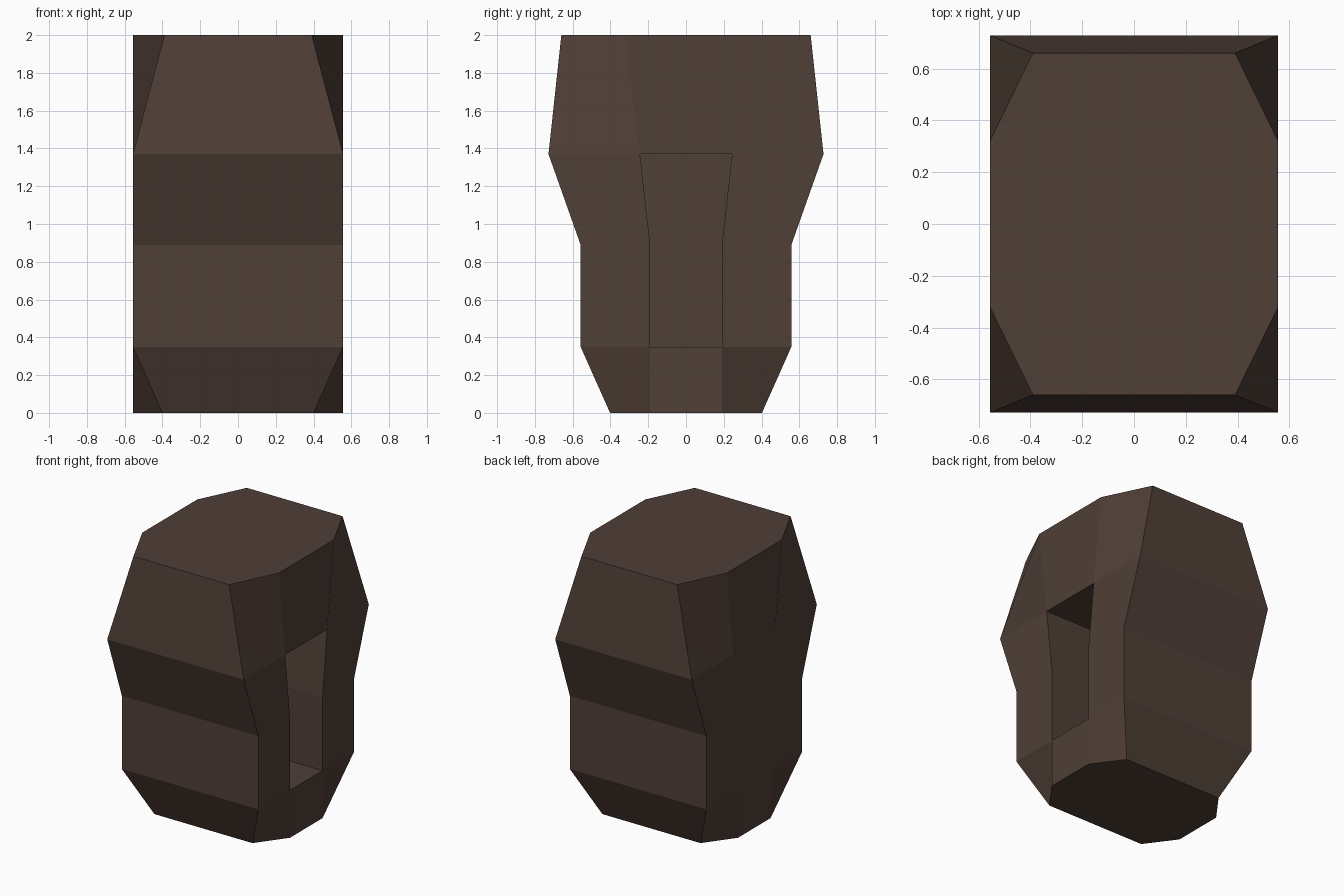
import bpy, bmesh

if "Cube" in bpy.data.objects:
    bpy.data.objects.remove(bpy.data.objects["Cube"])

HALF_X = 0.556
SOCKET_DEPTH = 0.6

# One dark brown
brown = bpy.data.materials.new("dark brown")
brown.diffuse_color = (0.08, 0.05, 0.038, 1)
brown.use_nodes = True
brown.node_tree.nodes["Principled BSDF"].inputs["Base Color"].default_value = brown.diffuse_color

# Levels: z, corner x, corner y, half width of the middle side strip
levels = [
    (0.00, 0.40, 0.402, 0.19),
    (0.35, HALF_X, 0.558, 0.19),
    (0.89, HALF_X, 0.558, 0.19),
    (1.37, HALF_X, 0.728, 0.244),
    (2.00, 0.39, 0.66, 0.32),
]

bm = bmesh.new()
rings = []
for z, cx, cy, s in levels:
    pts = [(cx, -cy), (HALF_X, -s), (HALF_X, s), (cx, cy),
           (-cx, cy), (-HALF_X, s), (-HALF_X, -s), (-cx, -cy)]
    rings.append([bm.verts.new((x, y, z)) for x, y in pts])

# Loft the block, keeping the right middle strip for the handle socket
socket = []
for k, (a, b) in enumerate(zip(rings, rings[1:])):
    for i in range(8):
        j = (i + 1) % 8
        f = bm.faces.new((a[i], a[j], b[j], b[i]))
        if i == 1 and k in (1, 2):
            socket.append(f)
bm.faces.new(rings[0][::-1])
bm.faces.new(rings[-1])

# Push the socket straight in from the right side
ext = bmesh.ops.extrude_face_region(bm, geom=socket)
verts = [g for g in ext["geom"] if isinstance(g, bmesh.types.BMVert)]
bmesh.ops.translate(bm, vec=(-SOCKET_DEPTH, 0, 0), verts=verts)
old = [f for f in socket if f.is_valid]
if old:
    bmesh.ops.delete(bm, geom=old, context='FACES')
bmesh.ops.recalc_face_normals(bm, faces=bm.faces)

mesh = bpy.data.meshes.new("hammer_head")
bm.to_mesh(mesh)
bm.free()
mesh.materials.append(brown)
obj = bpy.data.objects.new("hammer_head", mesh)
bpy.context.collection.objects.link(obj)
